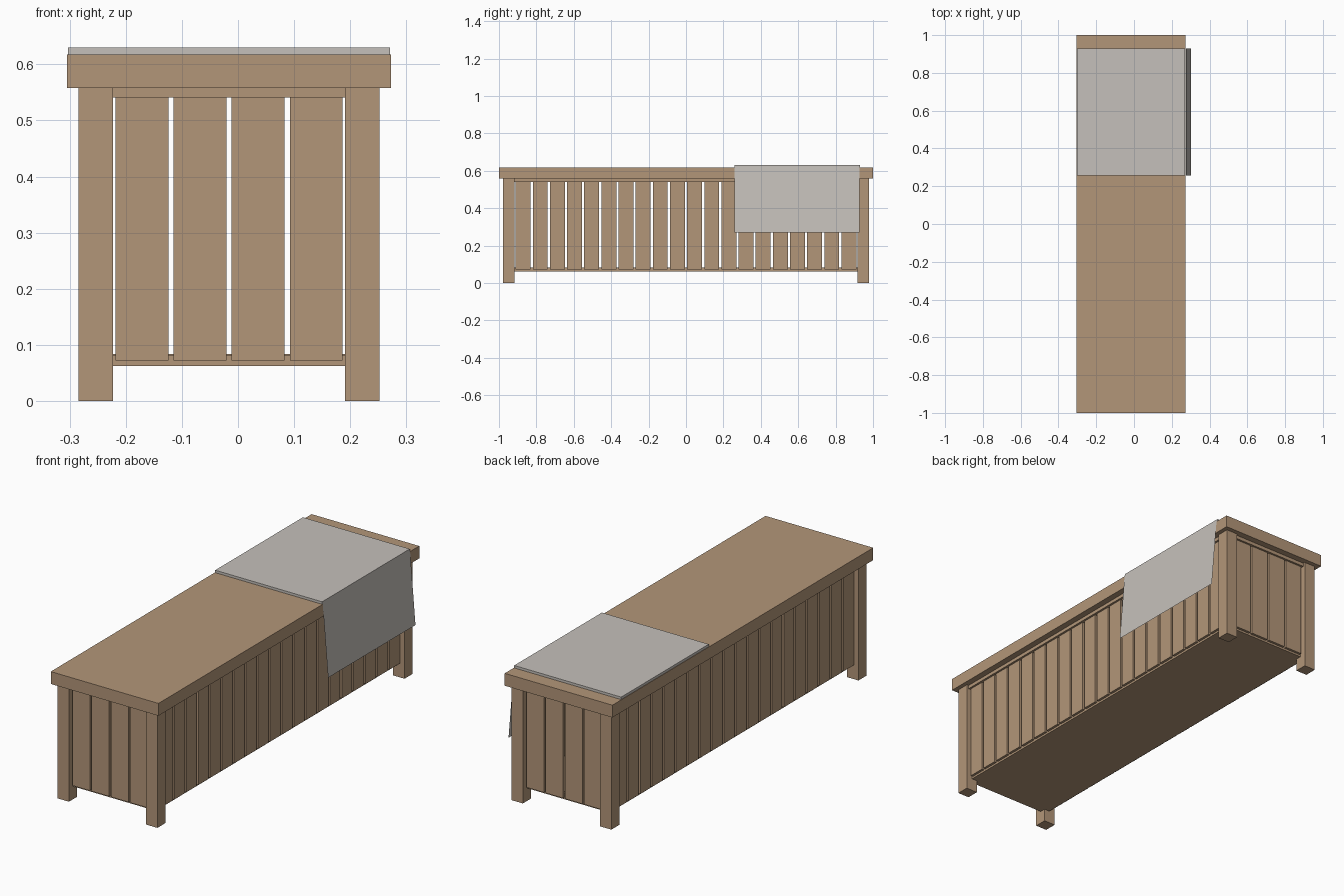
import bpy, bmesh

if "Cube" in bpy.data.objects:
    bpy.data.objects.remove(bpy.data.objects["Cube"])

def material(name, rgb):
    m = bpy.data.materials.new(name)
    m.diffuse_color = (*rgb, 1)
    m.use_nodes = True
    m.node_tree.nodes["Principled BSDF"].inputs["Base Color"].default_value = m.diffuse_color
    return m

WOOD = material("warm wood", (0.45, 0.305, 0.19))
CLOTH = material("grey cloth", (0.56, 0.53, 0.495))

def box(name, x, y, z, mat=WOOD):
    """Box from (min, max) pairs on each axis."""
    bm = bmesh.new()
    bmesh.ops.create_cube(bm, size=1)
    for v in bm.verts:
        v.co = [r[0] if c < 0 else r[1] for c, r in zip(v.co, (x, y, z))]
    me = bpy.data.meshes.new(name)
    bm.to_mesh(me)
    bm.free()
    me.materials.append(mat)
    ob = bpy.data.objects.new(name, me)
    bpy.context.collection.objects.link(ob)
    return ob

CX = -0.016              # body centre in x
LX, LY = 0.268, 0.978    # outer faces of the legs
LEG = 0.061
IX, IY = LX - LEG, LY - LEG   # inner faces of the legs

def across(sign, centre, near, far):
    return tuple(sorted((centre + sign * near, centre + sign * far)))

# Lid
box("lid", (-0.305, 0.273), (-1, 1), (0.558, 0.618))

# Legs
for sx in (-1, 1):
    for sy in (-1, 1):
        box("leg", across(sx, CX, IX, LX), across(sy, 0, IY, LY), (0, 0.558))

# Floor panel, fitted between the legs
OUT, BACK = 0.020, 0.032      # slat outer and inner depth behind leg faces
box("floor", (CX - IX, CX + IX), (-LY + BACK, LY - BACK), (0.062, 0.082))
box("floor_side_strip", (CX - LX + BACK, CX + LX - BACK), (-IY, IY), (0.062, 0.084))

# Top rails and slats on both ends and both long sides
def slat_spans(half, count, gap):
    pitch = 2 * half / count
    return [(-half + i * pitch + gap / 2, -half + (i + 1) * pitch - gap / 2)
            for i in range(count)]

for s in (-1, 1):
    box("end_top_rail", (CX - IX, CX + IX),
        across(s, 0, LY - 0.036, LY - 0.010), (0.541, 0.558))
    box("side_top_rail", across(s, CX, LX - 0.036, LX - 0.010),
        (-IY, IY), (0.541, 0.558))
    for a, b in slat_spans(IX, 4, 0.0095):
        box("end_slat", (CX + a, CX + b),
            across(s, 0, LY - BACK, LY - OUT), (0.072, 0.545))
    for a, b in slat_spans(IY, 20, 0.012):
        box("side_slat", across(s, CX, LX - BACK, LX - OUT),
            (a, b), (0.072, 0.545))

# Folded cloth lying on the lid
box("cloth_top", (-0.303, 0.271), (0.258, 0.93), (0.618, 0.63), CLOTH)

# Hanging cloth: a single thin sheet leaning outward
me = bpy.data.meshes.new("cloth_flap")
me.from_pydata([(0.274, 0.258, 0.622), (0.303, 0.258, 0.27),
                (0.303, 0.928, 0.27), (0.274, 0.928, 0.622)],
               [], [(0, 1, 2, 3)])
me.materials.append(CLOTH)
bpy.context.collection.objects.link(bpy.data.objects.new("cloth_flap", me))
